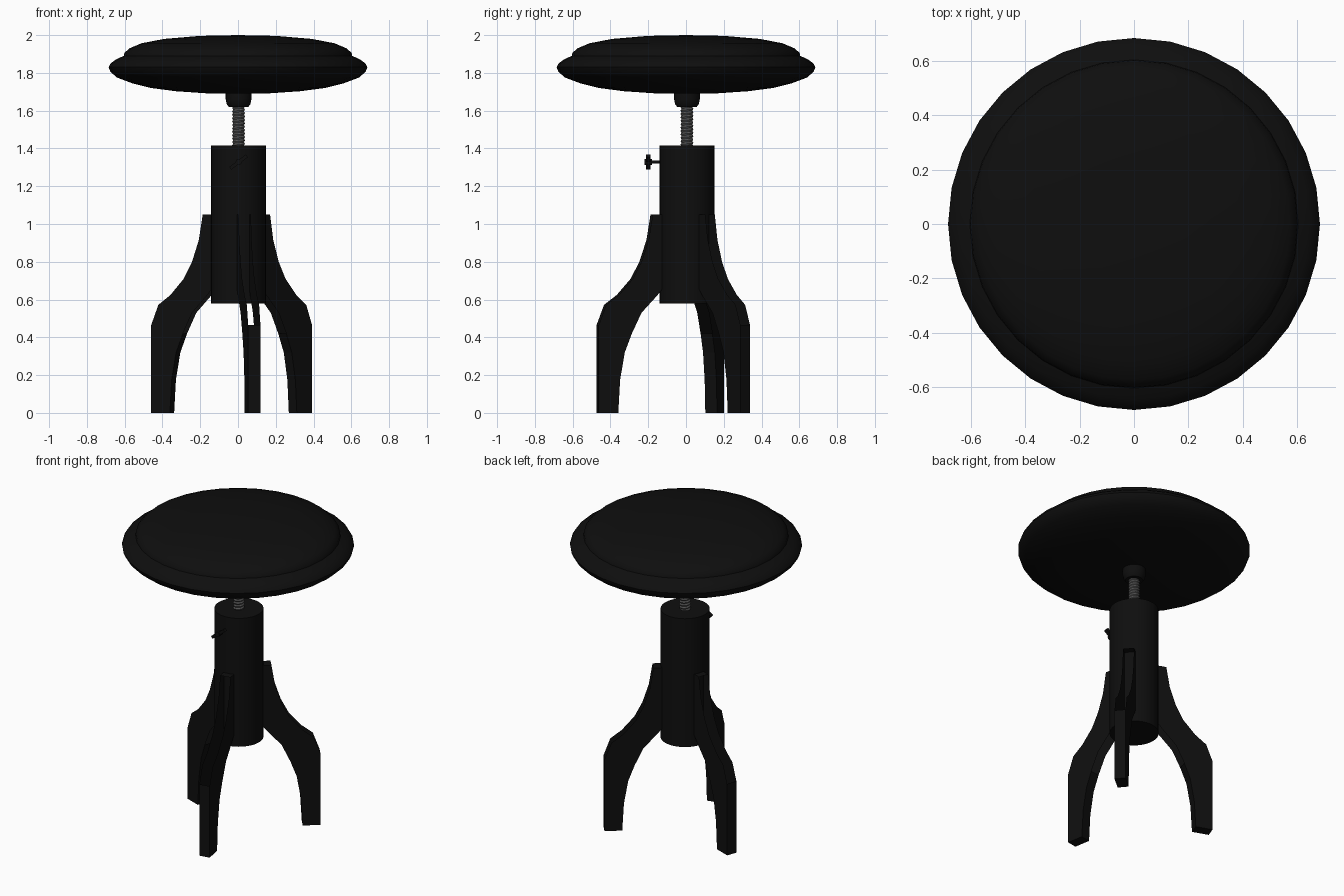
import bpy, bmesh, math
from mathutils import Matrix, Vector

if "Cube" in bpy.data.objects:
    bpy.data.objects.remove(bpy.data.objects["Cube"])

CX, CY = 0.003, 0.005          # column axis


def material(name, rgb):
    m = bpy.data.materials.new(name)
    m.diffuse_color = (*rgb, 1)
    m.use_nodes = True
    m.node_tree.nodes["Principled BSDF"].inputs["Base Color"].default_value = m.diffuse_color
    return m


BLACK = material("black", (0.0045, 0.0045, 0.0045))
STEEL = material("grey steel", (0.09, 0.09, 0.09))


def finish(bm, name, mat, smooth=None, normals=True):
    if normals:
        bmesh.ops.recalc_face_normals(bm, faces=bm.faces)
    me = bpy.data.meshes.new(name)
    bm.to_mesh(me)
    bm.free()
    me.materials.append(mat)
    ob = bpy.data.objects.new(name, me)
    bpy.context.collection.objects.link(ob)
    if smooth:
        bpy.ops.object.select_all(action='DESELECT')
        ob.select_set(True)
        bpy.context.view_layer.objects.active = ob
        bpy.ops.object.shade_smooth_by_angle(angle=math.radians(smooth))
    return ob


def lathe(name, profile, mat, n=32, cx=CX, cy=CY, smooth=35):
    bm = bmesh.new()
    rings = []
    for r, z in profile:
        if r == 0:
            rings.append([bm.verts.new((cx, cy, z))] * n)
        else:
            rings.append([bm.verts.new((cx + r * math.cos(2 * math.pi * i / n),
                                        cy + r * math.sin(2 * math.pi * i / n), z))
                          for i in range(n)])
    for a, b in zip(rings, rings[1:]):
        for i in range(n):
            j = (i + 1) % n
            bm.faces.new(list(dict.fromkeys((a[i], a[j], b[j], b[i]))))
    return finish(bm, name, mat, smooth)


# Seat: shallow bowl underneath, rolled rim, domed cushion on top
lathe("seat", [(0, 1.69), (0.17, 1.692), (0.33, 1.703), (0.46, 1.72), (0.56, 1.745),
               (0.64, 1.775), (0.675, 1.805), (0.685, 1.83), (0.675, 1.85),
               (0.645, 1.872), (0.605, 1.89)], BLACK, cx=0, cy=0, smooth=40)
lathe("seat_cushion", [(0.605, 1.885), (0.602, 1.905), (0.575, 1.93), (0.51, 1.957),
                       (0.39, 1.98), (0.2, 1.996), (0, 2.0)], BLACK, cx=0, cy=0, smooth=40)

# Hub under the seat and the central column
lathe("seat_hub", [(0, 1.62), (0.052, 1.62), (0.063, 1.635), (0.068, 1.66), (0.068, 1.7)], BLACK)
lathe("column", [(0, 0.58), (0.145, 0.58), (0.145, 1.415), (0, 1.415)], BLACK)

# Threaded screw: helical ridge
bm = bmesh.new()
N, PITCH, ROWS, Z0 = 16, 0.018, 30, 1.38
grid = {}
for k in range(ROWS + 2):
    r = 0.034 if k % 2 else 0.029
    for i in range(N):
        a = 2 * math.pi * i / N
        grid[i, k] = bm.verts.new((CX + r * math.cos(a), CY + r * math.sin(a),
                                   Z0 + PITCH * (k / 2 + i / N)))
for k in range(ROWS - 1):
    for i in range(N):
        j, s = (i + 1, 0) if i < N - 1 else (0, 2)
        bm.faces.new((grid[i, k], grid[j, k + s], grid[j, k + s + 1], grid[i, k + 1]))
finish(bm, "height_screw", STEEL)

# Legs: two side plates, closed around the foot, open along the upper channel
OUTER = [(0.48, 0), (0.48, 0.465), (0.44, 0.572), (0.372, 0.624), (0.297, 0.71),
         (0.25, 0.80), (0.212, 0.915), (0.19, 1.05)]
INNER = [(0.375, 0), (0.365, 0.175), (0.34, 0.32), (0.302, 0.42), (0.25, 0.53),
         (0.167, 0.62), (0.135, 0.66), (0.135, 1.05)]
HALF = 0.033
for name, deg in (("front_leg", -80), ("right_leg", 40), ("left_leg", 160)):
    bm = bmesh.new()
    o, q = [], []
    for s in (-HALF, HALF):
        o.append([bm.verts.new((r, s, z)) for r, z in OUTER])
        q.append([bm.verts.new((r, s, z)) for r, z in INNER])
    for s in (0, 1):                                   # side plates
        for k in range(len(OUTER) - 1):
            bm.faces.new((o[s][k], o[s][k + 1], q[s][k + 1], q[s][k]))
    bm.faces.new((o[0][0], o[1][0], o[1][1], o[0][1]))  # outer foot face
    bm.faces.new((o[0][0], o[1][0], q[1][0], q[0][0]))  # sole
    bm.faces.new((o[0][-1], o[1][-1], q[1][-1], q[0][-1]))  # top
    for k in range(3):                                 # inner foot faces
        bm.faces.new((q[0][k], q[1][k], q[1][k + 1], q[0][k + 1]))
    bmesh.ops.transform(bm, verts=bm.verts, matrix=Matrix.Translation((CX, CY, 0))
                        @ Matrix.Rotation(math.radians(deg), 4, 'Z'))
    finish(bm, name, BLACK)

# Thumb screw on the front of the column
KZ = 1.328
turn = Matrix.Rotation(math.radians(90), 4, 'X')
bm = bmesh.new()
for r, y0, y1 in ((0.008, -0.2, -0.13), (0.016, -0.219, -0.18)):
    bmesh.ops.create_cone(bm, cap_ends=True, segments=12, radius1=r, radius2=r, depth=y1 - y0,
                          matrix=Matrix.Translation((CX, (y0 + y1) / 2, KZ)) @ turn)
tilt = Matrix.Translation((CX, -0.2, KZ)) @ Matrix.Rotation(math.radians(-37), 4, 'Y')
for s in (-1, 1):                                      # two wings
    bmesh.ops.create_cube(bm, size=1, matrix=tilt @ Matrix.Translation((s * 0.03, 0, 0))
                          @ Matrix.Diagonal((0.05, 0.024, 0.018, 1)))
finish(bm, "thumb_screw", BLACK, 35)
